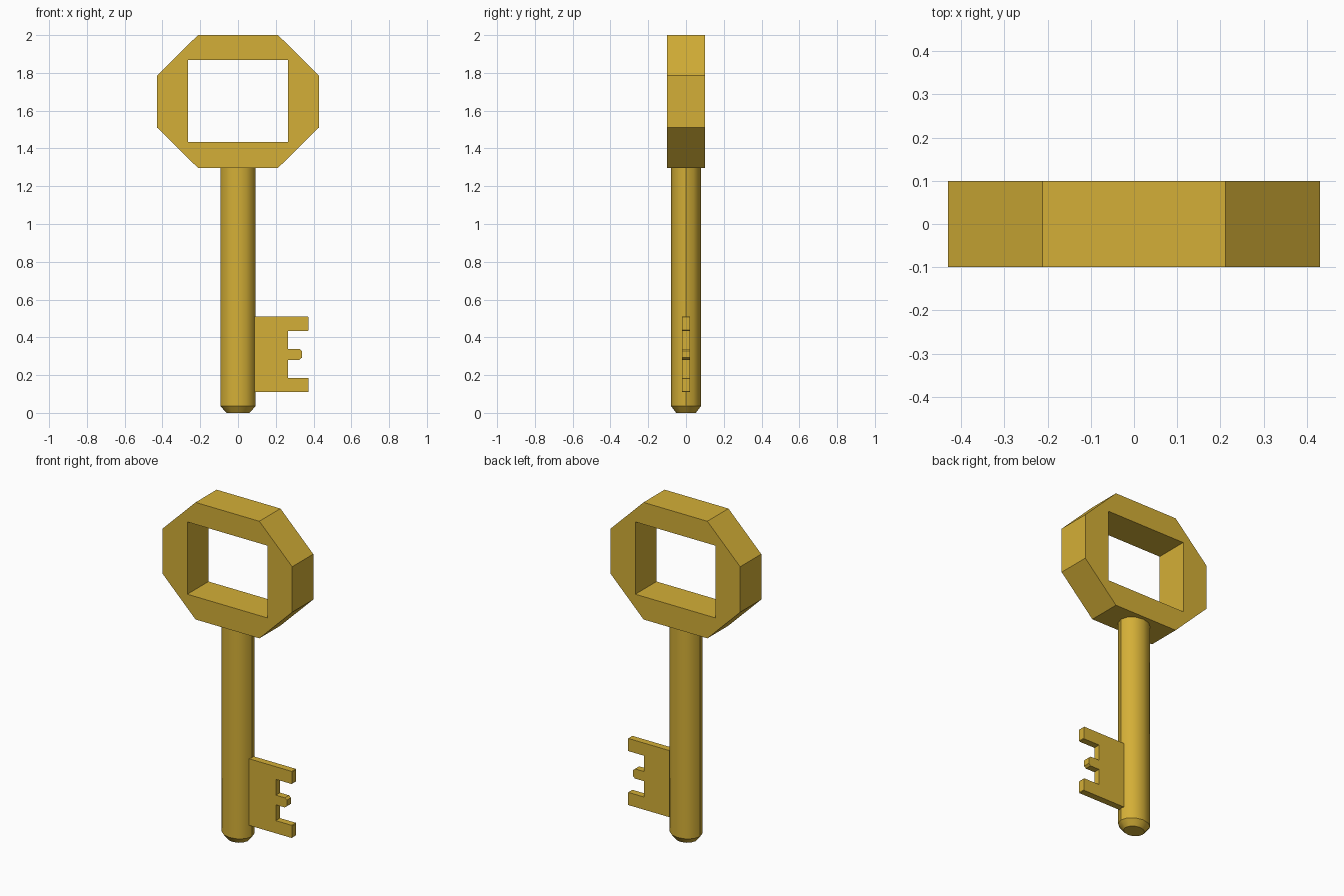
import bpy, bmesh, math

if "Cube" in bpy.data.objects:
    bpy.data.objects.remove(bpy.data.objects["Cube"])

gold = bpy.data.materials.new("gold")
gold.diffuse_color = (0.658, 0.429, 0.038, 1)
gold.use_nodes = True
gold.node_tree.nodes["Principled BSDF"].inputs["Base Color"].default_value = gold.diffuse_color


def finish(name, bm):
    bmesh.ops.recalc_face_normals(bm, faces=bm.faces)
    mesh = bpy.data.meshes.new(name)
    bm.to_mesh(mesh)
    bm.free()
    mesh.materials.append(gold)
    obj = bpy.data.objects.new(name, mesh)
    bpy.context.collection.objects.link(obj)
    return obj


def plate(name, outline, half):
    """Extrude an x-z outline to y = -half..half."""
    bm = bmesh.new()
    face = bm.faces.new([bm.verts.new((x, -half, z)) for x, z in outline])
    ext = bmesh.ops.extrude_face_region(bm, geom=[face])
    verts = [v for v in ext["geom"] if isinstance(v, bmesh.types.BMVert)]
    bmesh.ops.translate(bm, vec=(0, 2 * half, 0), verts=verts)
    return finish(name, bm)


# Bow: octagon ring with a rectangular opening, bridged as quads
outer = [(0.43, 1.785), (0.212, 2.0), (-0.212, 2.0), (-0.43, 1.785),
         (-0.43, 1.512), (-0.212, 1.297), (0.212, 1.297), (0.43, 1.512)]
corner = [(0.266, 1.868), (-0.266, 1.868), (-0.266, 1.434), (0.266, 1.434)]
bm = bmesh.new()
rings = []
for y in (-0.1, 0.1):
    out = [bm.verts.new((x, y, z)) for x, z in outer]
    inn = [bm.verts.new((x, y, z)) for x, z in corner]
    for i in range(4):
        a, b, c = out[2 * i], out[2 * i + 1], out[(2 * i + 2) % 8]
        p, q = inn[i], inn[(i + 1) % 4]
        bm.faces.new((a, b, p))
        bm.faces.new((b, c, q, p))
    rings.append((out, inn))
for k in (0, 1):
    f, b = rings[0][k], rings[1][k]
    n = len(f)
    for i in range(n):
        j = (i + 1) % n
        bm.faces.new((f[i], f[j], b[j], b[i]))
finish("bow", bm)

# Shaft: slightly oval rod with a chamfered tip
SIDES = 12
bm = bmesh.new()
loops = []
for z, s in ((0, 0.66), (0.036, 1), (1.3, 1)):
    loops.append([bm.verts.new((0.093 * s * math.cos(math.tau * i / SIDES),
                                0.079 * s * math.sin(math.tau * i / SIDES), z))
                  for i in range(SIDES)])
for lo, hi in zip(loops, loops[1:]):
    for i in range(SIDES):
        j = (i + 1) % SIDES
        bm.faces.new((lo[i], lo[j], hi[j], hi[i]))
bm.faces.new(loops[0])
bm.faces.new(loops[-1])
shaft = finish("shaft", bm)
bpy.context.view_layer.objects.active = shaft
shaft.select_set(True)
bpy.ops.object.shade_smooth_by_angle(angle=math.radians(35))

# Bit: thin plate with three teeth, corners slightly clipped
half_outline = [(0.05, 0.51), (0.37, 0.51), (0.373, 0.507), (0.373, 0.438),
                (0.37, 0.434), (0.265, 0.434), (0.265, 0.339),
                (0.325, 0.339), (0.338, 0.328)]
lower = [(x, 0.62 - z) for x, z in reversed(half_outline)]
plate("bit", half_outline + lower, 0.02)
